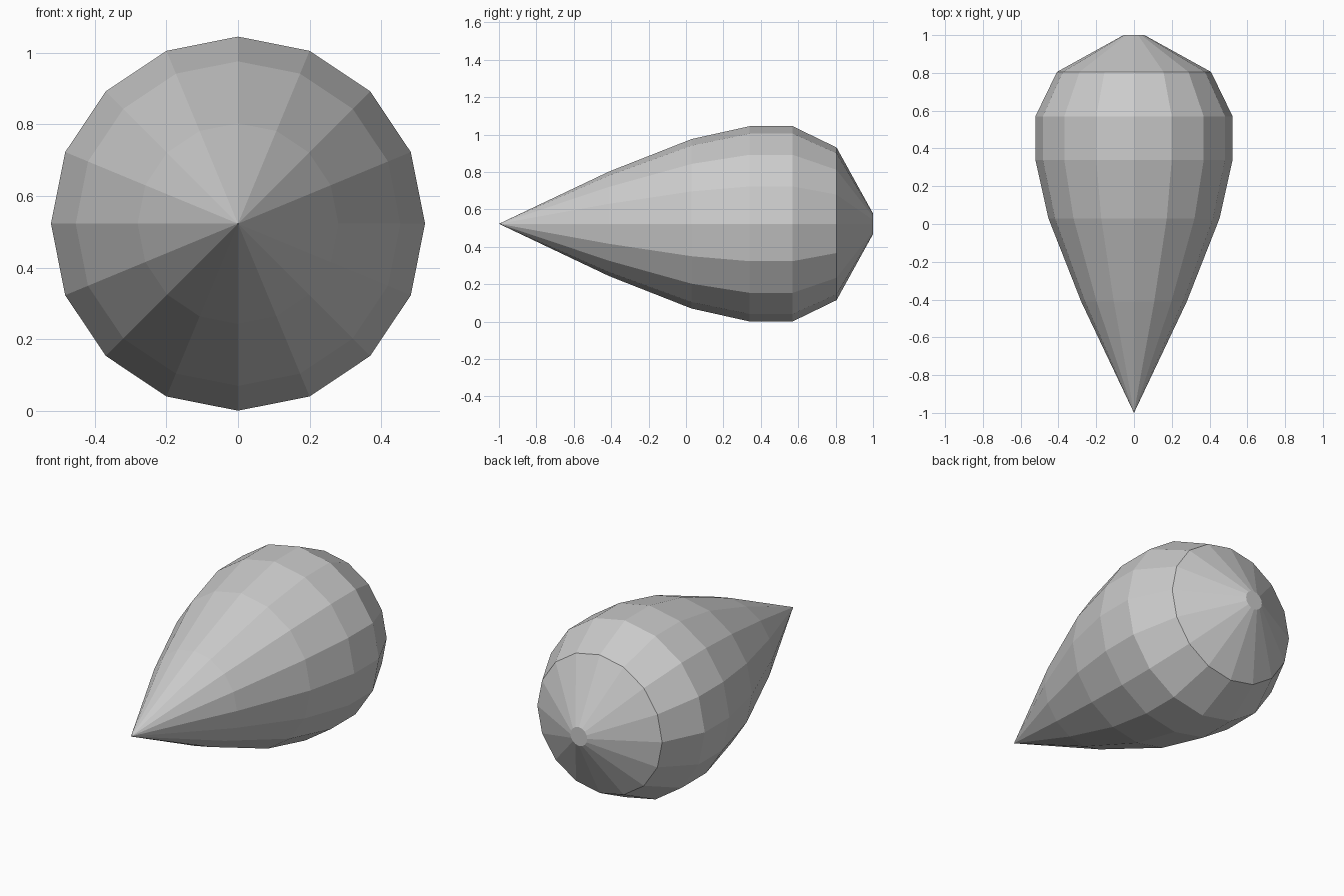
import bpy, bmesh
from math import cos, sin, tau

if "Cube" in bpy.data.objects:
    bpy.data.objects.remove(bpy.data.objects["Cube"])

SIDES = 16
CENTRE_Z = 0.523
# Rings from behind the pointed front to the blunt back: (y, radius)
RINGS = [(-0.41, 0.28), (0.03, 0.453), (0.34, 0.522),
         (0.57, 0.522), (0.805, 0.408), (1.0, 0.055)]

bm = bmesh.new()


def ring(y, radius):
    return [bm.verts.new((radius * cos(tau * i / SIDES), y,
                          CENTRE_Z + radius * sin(tau * i / SIDES)))
            for i in range(SIDES)]


# Teardrop body
loops = [ring(y, r) for y, r in RINGS]
for a, b in zip(loops, loops[1:]):
    for i in range(SIDES):
        j = (i + 1) % SIDES
        bm.faces.new((a[i], a[j], b[j], b[i]))

# Pointed front tip
tip = bm.verts.new((0, -1, CENTRE_Z))
for i in range(SIDES):
    bm.faces.new((tip, loops[0][(i + 1) % SIDES], loops[0][i]))

# Small flat back cap
bm.faces.new(loops[-1])
bmesh.ops.recalc_face_normals(bm, faces=bm.faces[:])

mesh = bpy.data.meshes.new("teardrop_body")
bm.to_mesh(mesh)
bm.free()
body = bpy.data.objects.new("teardrop_body", mesh)
bpy.context.collection.objects.link(body)
